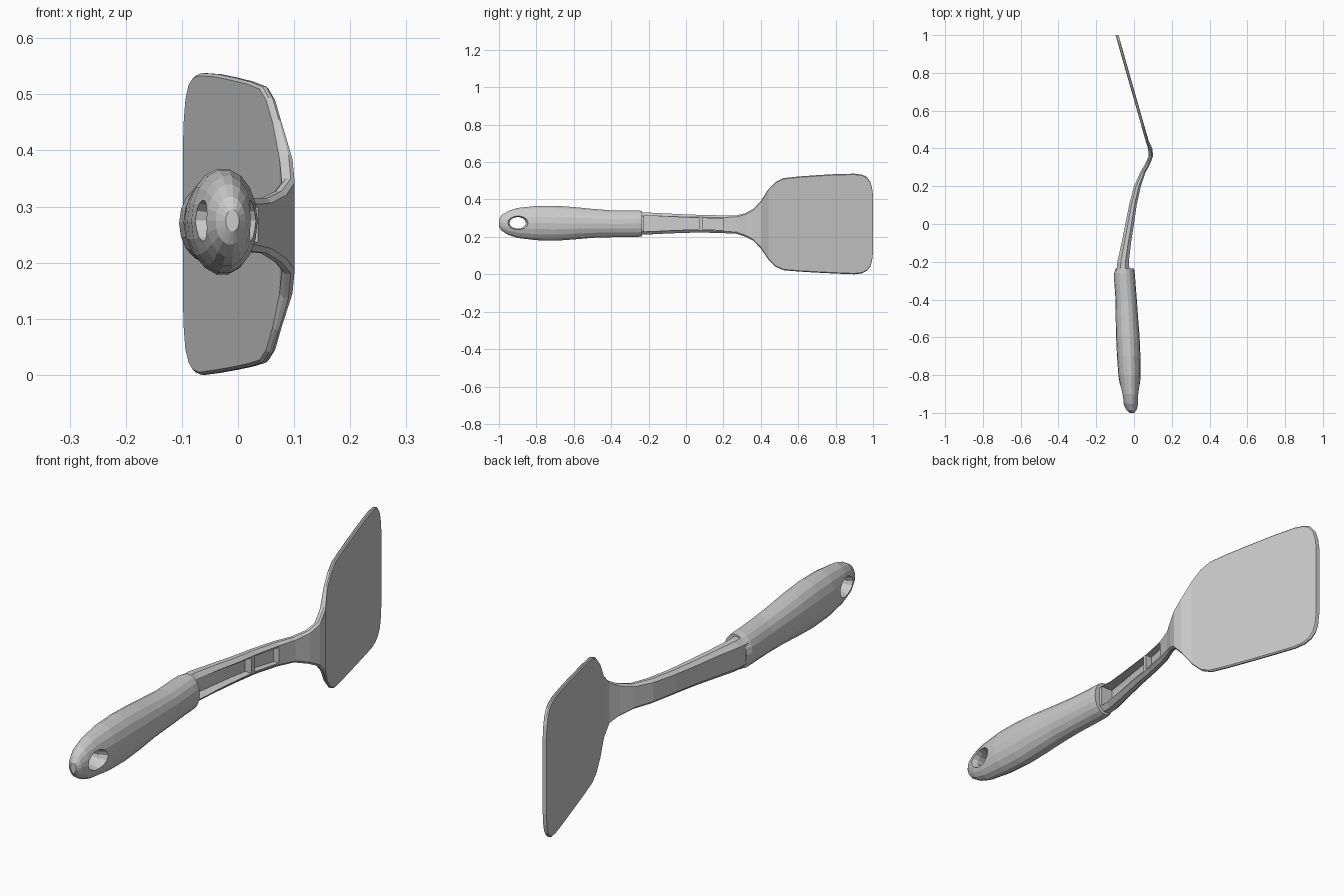
import bpy, bmesh, math

if "Cube" in bpy.data.objects:
    bpy.data.objects.remove(bpy.data.objects["Cube"])


def loft(name, rings):
    """Skin a list of equal-length point rings and cap both ends."""
    bm = bmesh.new()
    loops = [[bm.verts.new(p) for p in ring] for ring in rings]
    n = len(loops[0])
    for a, b in zip(loops, loops[1:]):
        for i in range(n):
            j = (i + 1) % n
            bm.faces.new((a[i], a[j], b[j], b[i]))
    bm.faces.new(loops[0])
    bm.faces.new(loops[-1])
    bmesh.ops.recalc_face_normals(bm, faces=bm.faces)
    mesh = bpy.data.meshes.new(name)
    bm.to_mesh(mesh)
    bm.free()
    obj = bpy.data.objects.new(name, mesh)
    bpy.context.collection.objects.link(obj)
    return obj


def oval(y, x0, x1, z0, z1, sides=18):
    pts = []
    for i in range(sides):
        a = math.tau * i / sides
        pts.append(((x0 + x1) / 2 + (x1 - x0) / 2 * math.cos(a), y,
                    (z0 + z1) / 2 + (z1 - z0) / 2 * math.sin(a)))
    return pts


def slab(y, x0, x1, z0, z1):
    """Rectangular section with chamfered corners."""
    c = (x1 - x0) * 0.3
    return [(x0 + c, y, z0), (x1 - c, y, z0), (x1, y, z0 + c), (x1, y, z1 - c),
            (x1 - c, y, z1), (x0 + c, y, z1), (x0, y, z1 - c), (x0, y, z0 + c)]


def cut(target, cutter):
    mod = target.modifiers.new("cut", "BOOLEAN")
    mod.operation = "DIFFERENCE"
    mod.solver = "EXACT"
    mod.object = cutter
    cutter.hide_render = True
    cutter.hide_viewport = True


# Grip: oval sections (y, x range, z range)
grip = loft("handle_grip", [oval(*s) for s in [
    (-1.0, -0.022, 0.002, 0.255, 0.295),
    (-0.985, -0.04, 0.013, 0.232, 0.318),
    (-0.95, -0.056, 0.023, 0.21, 0.34),
    (-0.9, -0.067, 0.028, 0.193, 0.356),
    (-0.8, -0.083, 0.035, 0.181, 0.367),
    (-0.7, -0.09, 0.034, 0.178, 0.368),
    (-0.6, -0.095, 0.03, 0.185, 0.361),
    (-0.5, -0.097, 0.022, 0.194, 0.351),
    (-0.4, -0.098, 0.015, 0.197, 0.343),
    (-0.3, -0.105, 0.007, 0.199, 0.342),
    (-0.26, -0.105, 0.004, 0.199, 0.342),
    (-0.235, -0.096, 0.0, 0.201, 0.34)]])

# Hanging hole, flared towards both faces
hole = loft("hole_cutter", [
    [(x, -0.9 + 0.044 * k * math.cos(math.tau * i / 14),
      0.275 + 0.031 * k * math.sin(math.tau * i / 14)) for i in range(14)]
    for x, k in [(-0.12, 1.7), (-0.04, 1.0), (0.0, 1.0), (0.08, 1.7)]])
cut(grip, hole)

# Shaft and blade in one piece
shaft = [(-0.27, -0.095, -0.02, 0.212, 0.332),
         (-0.2, -0.088, -0.027, 0.213, 0.33),
         (-0.1, -0.066, -0.016, 0.218, 0.325),
         (0.0, -0.046, 0.0, 0.222, 0.32),
         (0.1, -0.026, 0.014, 0.223, 0.317),
         (0.2, 0.0, 0.036, 0.22, 0.315),
         (0.27, 0.032, 0.06, 0.217, 0.315)]
blade_outline = [(0.32, 0.2, 0.328), (0.36, 0.18, 0.35), (0.4, 0.138, 0.392),
                 (0.44, 0.08, 0.455), (0.48, 0.04, 0.494), (0.52, 0.022, 0.514),
                 (0.6, 0.015, 0.523), (0.7, 0.009, 0.53), (0.8, 0.004, 0.536),
                 (0.9, 0.0, 0.538), (0.94, 0.005, 0.533), (0.965, 0.017, 0.522),
                 (0.985, 0.04, 0.496), (0.995, 0.075, 0.46), (1.0, 0.12, 0.42)]
neck_x = {0.32: (0.06, 0.086), 0.36: (0.078, 0.101), 0.4: (0.074, 0.097)}
blade = []
for y, z0, z1 in blade_outline:
    mid = 0.08 - (y - 0.4) * 0.285
    x0, x1 = neck_x.get(y, (mid - 0.007, mid + 0.009))
    blade.append((y, x0, x1, z0, z1))
body = loft("shaft_and_blade", [slab(*s) for s in shaft + blade])


def shaft_at(y):
    for a, b in zip(shaft, shaft[1:]):
        if a[0] <= y <= b[0]:
            t = (y - a[0]) / (b[0] - a[0])
            return [p + (q - p) * t for p, q in zip(a, b)]


# Two open pockets along the shaft, leaving rims and a cross rib
for k, ys in enumerate([(-0.225, -0.15, -0.07, 0.0, 0.07), (0.088, 0.14, 0.2)]):
    rings = []
    for y in ys:
        _, x0, x1, z0, z1 = shaft_at(y)
        lo, hi, wall = x0 + 0.014, x1 + 0.05, 0.017
        rings.append([(lo, y, z0 + wall), (hi, y, z0 + wall),
                      (hi, y, z1 - wall), (lo, y, z1 - wall)])
    cut(body, loft(f"pocket_cutter_{k}", rings))
